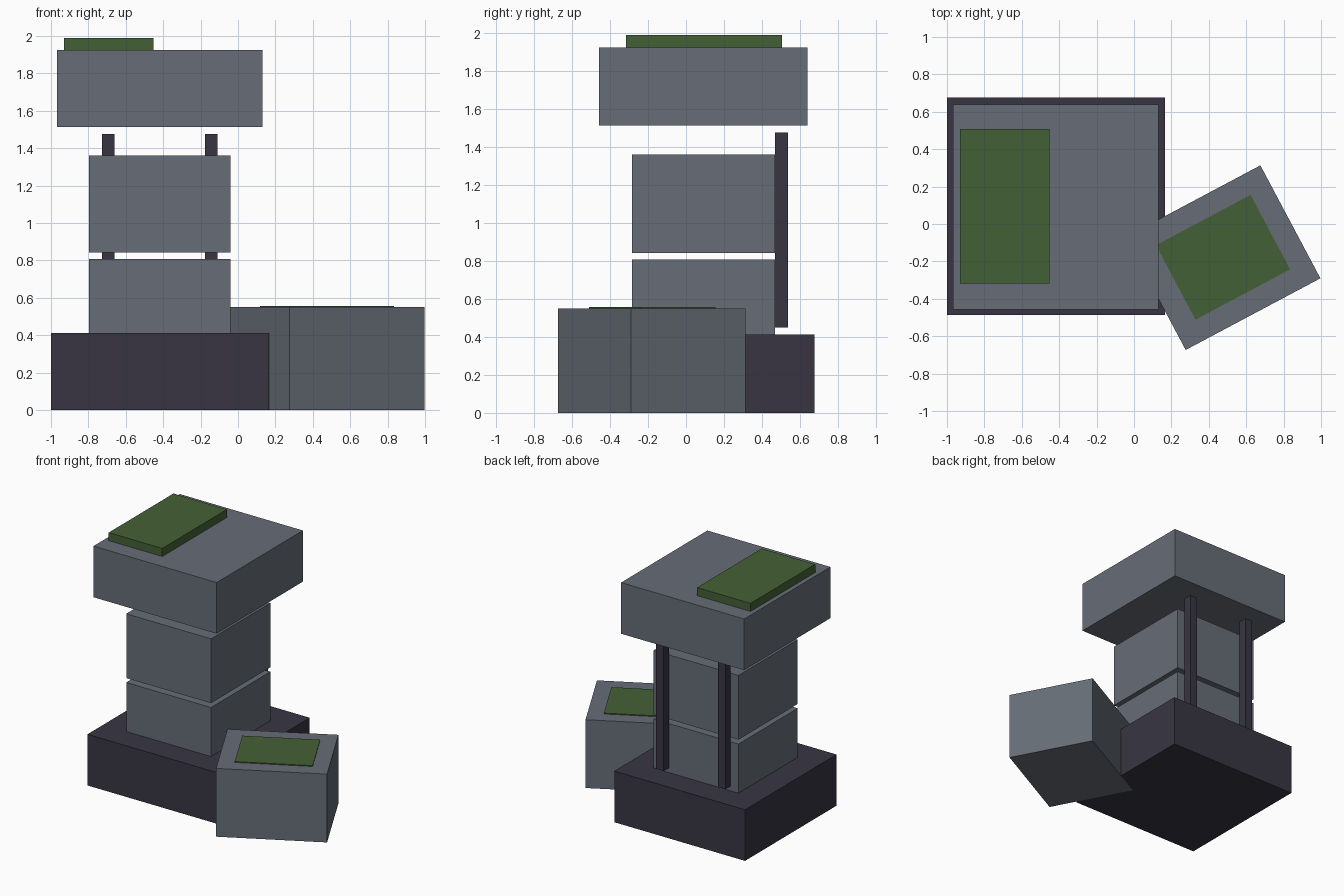
import bpy
import math

if "Cube" in bpy.data.objects:
    bpy.data.objects.remove(bpy.data.objects["Cube"])


def material(name, rgb):
    # sRGB 0-255 to linear
    lin = [((c / 255 + 0.055) / 1.055) ** 2.4 for c in rgb]
    m = bpy.data.materials.new(name)
    m.diffuse_color = (*lin, 1)
    m.use_nodes = True
    m.node_tree.nodes["Principled BSDF"].inputs["Base Color"].default_value = m.diffuse_color
    return m


stone = material("grey stone", (103, 109, 119))
dark = material("dark slate", (56, 53, 66))
moss = material("moss green", (68, 96, 54))


def box(name, mat, x, y, z, angle=0.0):
    """Box from (min, max) ranges, turned about its own vertical axis."""
    bpy.ops.mesh.primitive_cube_add(
        size=1, location=[sum(r) / 2 for r in (x, y, z)], rotation=(0, 0, angle))
    ob = bpy.context.object
    ob.name = name
    ob.scale = [r[1] - r[0] for r in (x, y, z)]
    bpy.ops.object.transform_apply(location=False, rotation=True, scale=True)
    ob.data.materials.append(mat)
    return ob


def around(c, size):
    return (c - size / 2, c + size / 2)


# Plinth and stacked shaft blocks
box("plinth", dark, (-1.0, 0.165), (-0.487, 0.677), (0, 0.412))
for name, z in (("lower_block", (0.41, 0.807)), ("upper_block", (0.842, 1.36))):
    box(name, stone, (-0.796, -0.041), (-0.285, 0.47), z)

# Two thin rods up the back of the shaft
for name, cx in (("left_rod", -0.693), ("right_rod", -0.144)):
    box(name, dark, around(cx, 0.067), (0.47, 0.537), (0.45, 1.476))

# Floating cap with a moss patch
box("cap", stone, (-0.967, 0.13), (-0.457, 0.64), (1.513, 1.925))
box("cap_moss", moss, (-0.93, -0.453), (-0.317, 0.507), (1.925, 1.99))

# Fallen block leaning into the plinth, with a thin moss patch
turn = math.radians(28)
box("fallen_block", stone, around(0.476, 0.816), around(-0.18, 0.684), (0, 0.55), turn)
box("fallen_moss", moss, around(0.476, 0.573), around(-0.178, 0.451), (0.55, 0.557), turn)
